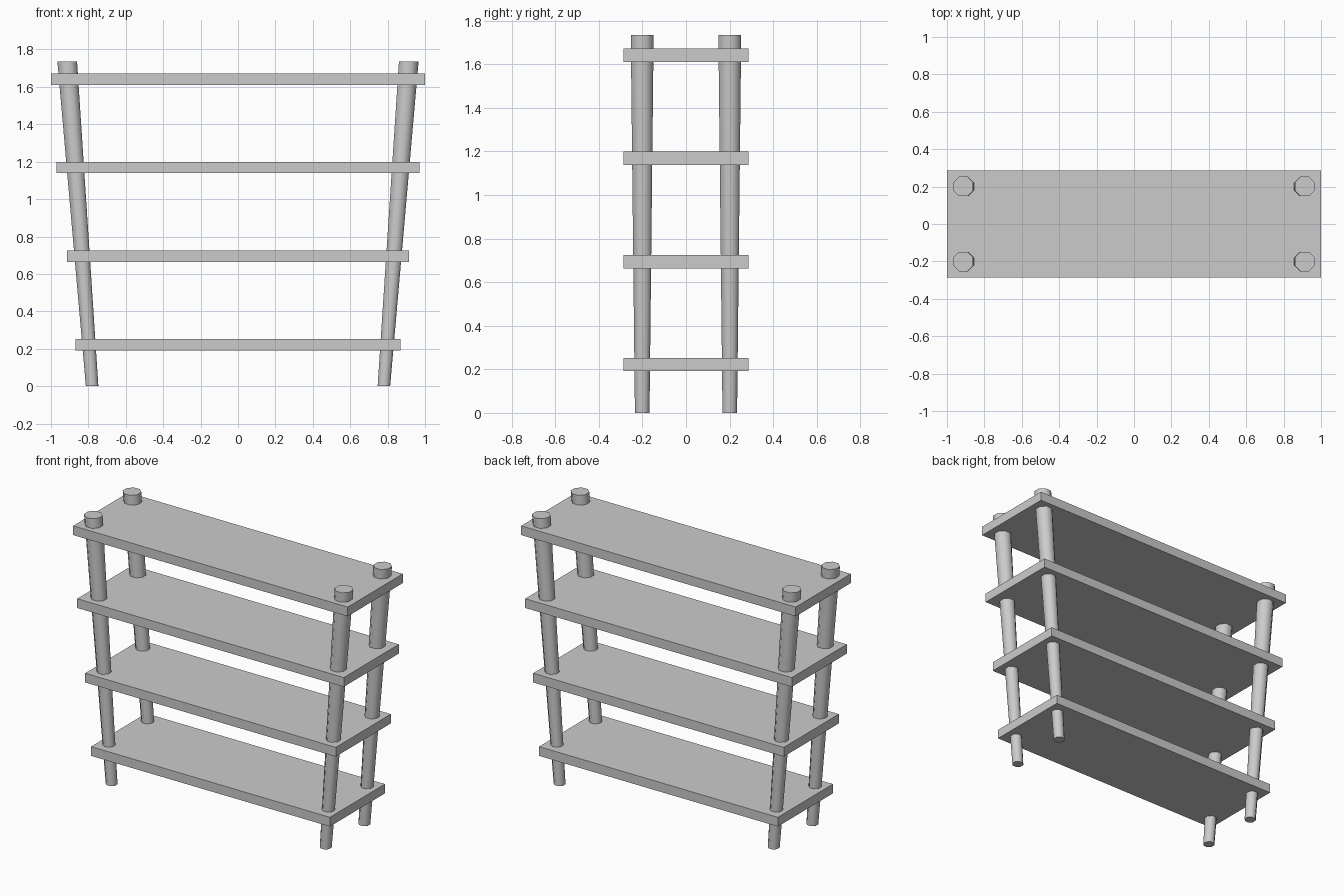
import bpy, bmesh, math

if "Cube" in bpy.data.objects:
    bpy.data.objects.remove(bpy.data.objects["Cube"])


def make_object(name, bm):
    bmesh.ops.recalc_face_normals(bm, faces=bm.faces[:])
    mesh = bpy.data.meshes.new(name)
    bm.to_mesh(mesh)
    bm.free()
    obj = bpy.data.objects.new(name, mesh)
    bpy.context.collection.objects.link(obj)
    return obj


# Shelves: equal depth and thickness, wider towards the top
def shelf(name, z, half_width):
    bm = bmesh.new()
    bmesh.ops.create_cube(bm, size=1)
    bmesh.ops.scale(bm, vec=(2 * half_width, 0.573, 0.061), verts=bm.verts)
    bmesh.ops.translate(bm, vec=(0, 0, z), verts=bm.verts)
    return make_object(name, bm)


# Legs: eight-sided, tapering to the floor and leaning outwards, with level ends
def leg(name, sx, sy):
    sides = 8
    bm = bmesh.new()
    rings = []
    for x, z, flat_radius in ((0.78, 0, 0.0335), (0.913, 1.735, 0.0525)):
        r = flat_radius / math.cos(math.pi / sides)
        angles = [(i + 0.5) * 2 * math.pi / sides for i in range(sides)]
        rings.append([bm.verts.new((sx * x + r * math.cos(a),
                                    sy * 0.201 + r * math.sin(a), z))
                      for a in angles])
    low, high = rings
    bm.faces.new(low)
    bm.faces.new(high)
    for i in range(sides):
        j = (i + 1) % sides
        bm.faces.new((low[i], low[j], high[j], high[i]))
    obj = make_object(name, bm)
    # Rounded sides, crisp ends
    bpy.ops.object.select_all(action='DESELECT')
    obj.select_set(True)
    bpy.context.view_layer.objects.active = obj
    bpy.ops.object.shade_smooth_by_angle(angle=math.radians(60))
    return obj


for name, z, w in (("bottom_shelf", 0.222, 0.87),
                   ("lower_middle_shelf", 0.694, 0.913),
                   ("upper_middle_shelf", 1.169, 0.971),
                   ("top_shelf", 1.641, 1.0)):
    shelf(name, z, w)

for side, sx in (("left", -1), ("right", 1)):
    for end, sy in (("front", -1), ("back", 1)):
        leg(f"{end}_{side}_leg", sx, sy)
